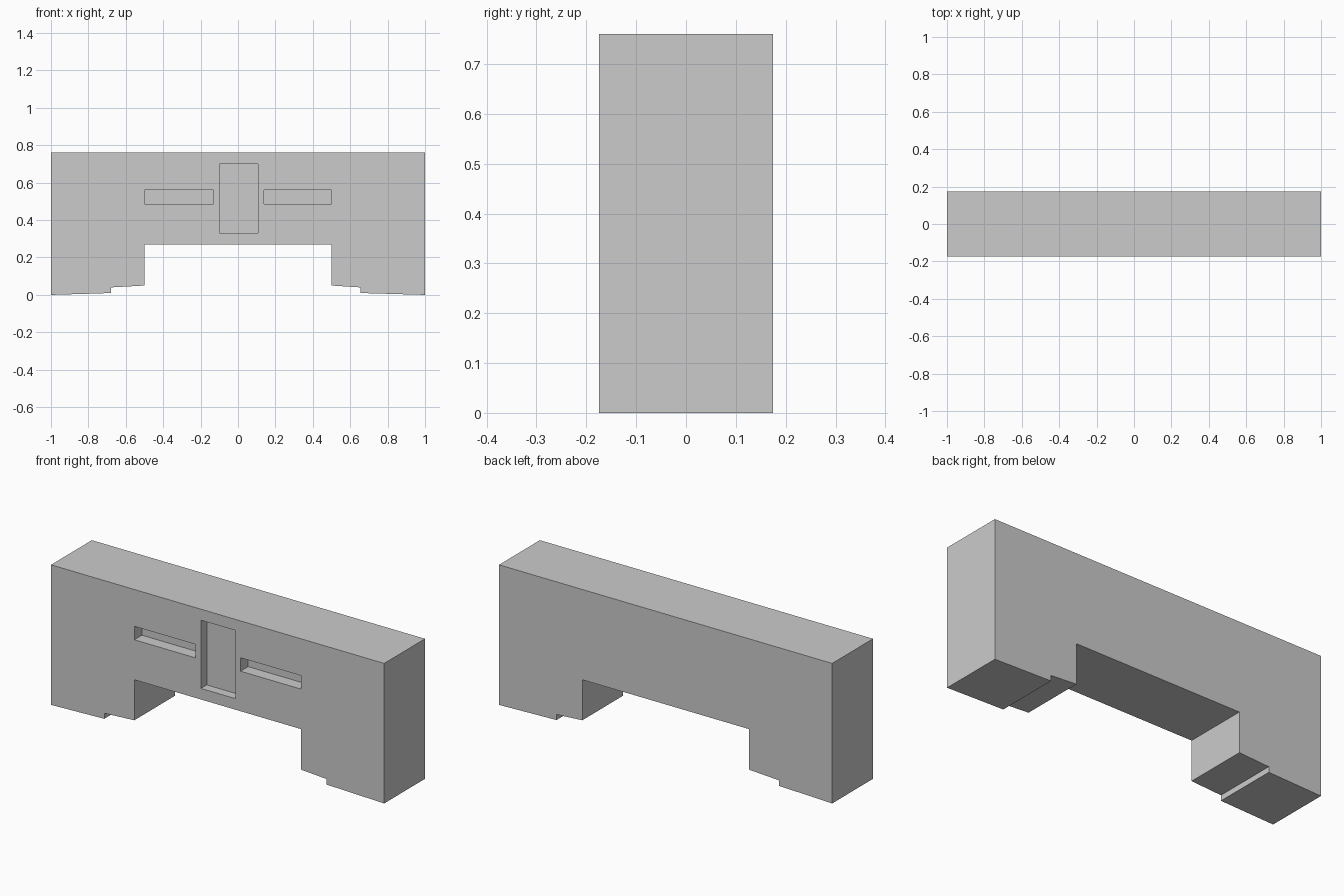
import bpy
import bmesh

if "Cube" in bpy.data.objects:
    bpy.data.objects.remove(bpy.data.objects["Cube"])

DEPTH = 0.35
FRONT = -DEPTH / 2

# Front outline (x, z): stepped feet either side of a rectangular opening
OUTLINE = [
    (-1.0, 0.0), (-0.68, 0.01), (-0.68, 0.04), (-0.5, 0.05),
    (-0.5, 0.27), (0.5, 0.27),
    (0.5, 0.05), (0.655, 0.04), (0.655, 0.01), (1.0, 0.0),
    (1.0, 0.76), (-1.0, 0.76),
]


def extrude_profile(name, points, y0, y1):
    """Solid made by extruding an (x, z) outline along y."""
    bm = bmesh.new()
    face = bm.faces.new([bm.verts.new((x, y0, z)) for x, z in points])
    new = bmesh.ops.extrude_face_region(bm, geom=[face])["geom"]
    verts = [v for v in new if isinstance(v, bmesh.types.BMVert)]
    bmesh.ops.translate(bm, verts=verts, vec=(0, y1 - y0, 0))
    bmesh.ops.recalc_face_normals(bm, faces=bm.faces)
    mesh = bpy.data.meshes.new(name)
    bm.to_mesh(mesh)
    bm.free()
    obj = bpy.data.objects.new(name, mesh)
    bpy.context.collection.objects.link(obj)
    return obj


def cut_recess(body, name, x0, x1, z0, z1, depth):
    """Sink a rectangular pocket into the front face."""
    corners = [(x0, z0), (x1, z0), (x1, z1), (x0, z1)]
    cutter = extrude_profile(name, corners, FRONT - 0.1, FRONT + depth)
    cutter.hide_render = True
    mod = body.modifiers.new(name, "BOOLEAN")
    mod.operation = "DIFFERENCE"
    mod.solver = "EXACT"
    mod.object = cutter
    bpy.context.view_layer.objects.active = body
    bpy.ops.object.modifier_apply(modifier=mod.name)
    bpy.data.objects.remove(cutter, do_unlink=True)


# Main block
body = extrude_profile("arch_block", OUTLINE, FRONT, -FRONT)

# Tall centre panel and two flat side slots
cut_recess(body, "centre_recess", -0.10, 0.107, 0.33, 0.70, 0.05)
cut_recess(body, "left_slot", -0.50, -0.132, 0.487, 0.56, 0.065)
cut_recess(body, "right_slot", 0.138, 0.50, 0.487, 0.56, 0.065)
